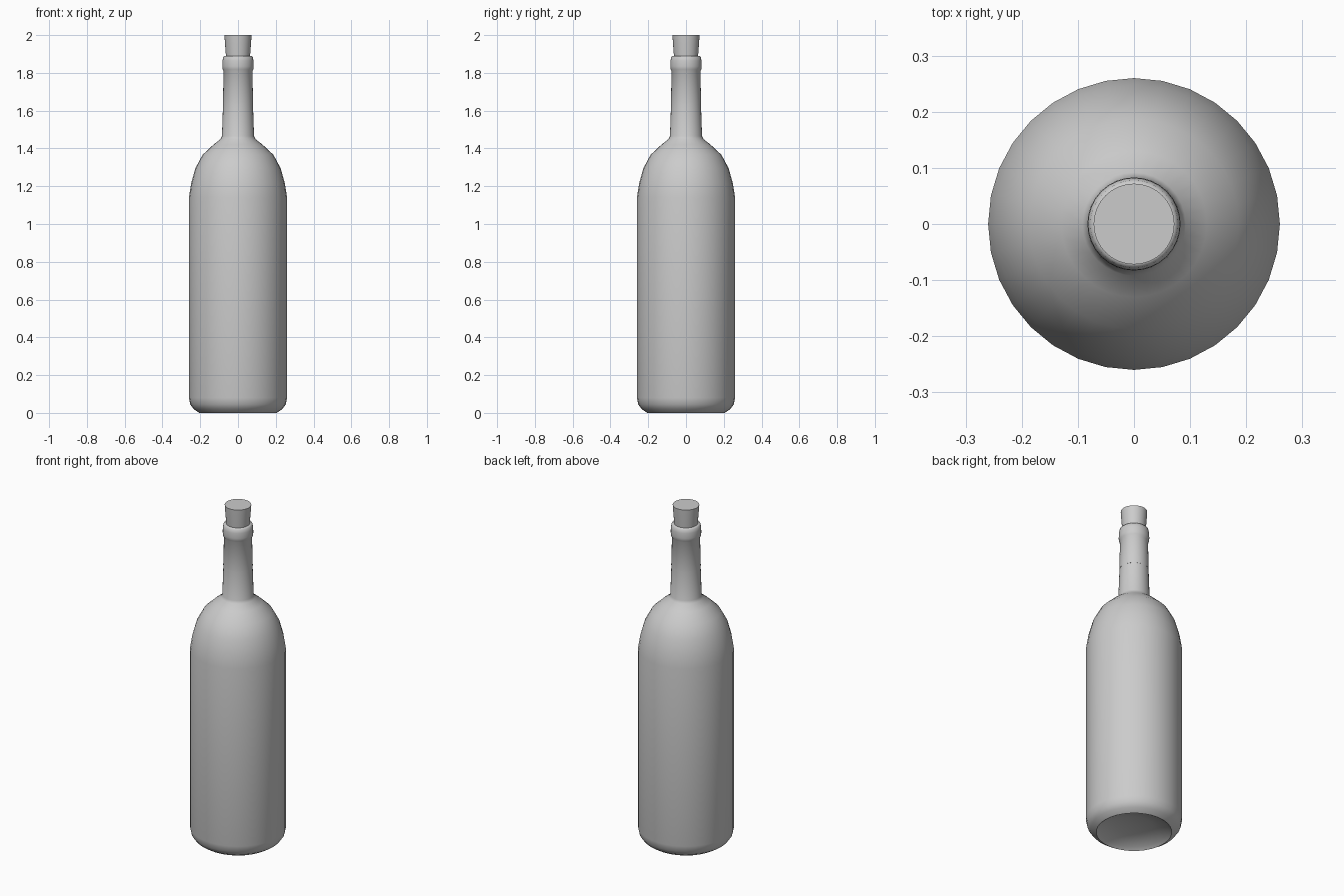
import bpy, bmesh, math

if "Cube" in bpy.data.objects:
    bpy.data.objects.remove(bpy.data.objects["Cube"])

SIDES = 32


def lathe(name, profile):
    """Spin an (r, z) profile around z; zero radius makes a pole."""
    bm = bmesh.new()
    rings = []
    for r, z in profile:
        if r == 0:
            rings.append([bm.verts.new((0, 0, z))])
        else:
            rings.append([bm.verts.new((r * math.cos(2 * math.pi * i / SIDES),
                                        r * math.sin(2 * math.pi * i / SIDES), z))
                          for i in range(SIDES)])
    for a, b in zip(rings, rings[1:]):
        for i in range(SIDES):
            j = (i + 1) % SIDES
            quad = [a[i % len(a)], a[j % len(a)], b[j % len(b)], b[i % len(b)]]
            bm.faces.new(list(dict.fromkeys(quad)))
    bmesh.ops.recalc_face_normals(bm, faces=bm.faces)
    mesh = bpy.data.meshes.new(name)
    bm.to_mesh(mesh)
    bm.free()
    obj = bpy.data.objects.new(name, mesh)
    bpy.context.collection.objects.link(obj)
    bpy.ops.object.select_all(action='DESELECT')
    obj.select_set(True)
    bpy.context.view_layer.objects.active = obj
    bpy.ops.object.shade_smooth_by_angle(angle=math.radians(50))
    return obj


# Glass body with recessed base, straight wall, rounded shoulder and neck
lathe("bottle_body", [
    (0, 0.045), (0.10, 0.038), (0.185, 0.015), (0.205, 0),
    (0.235, 0.02), (0.253, 0.045), (0.26, 0.08), (0.26, 1.14),
    (0.248, 1.215), (0.226, 1.295), (0.187, 1.367), (0.13, 1.42),
    (0.092, 1.45), (0.085, 1.465), (0.079, 1.64)])

# Upper neck sleeve and rounded lip
lathe("neck_sleeve_and_lip", [
    (0.077, 1.638), (0.08, 1.638), (0.076, 1.81), (0.081, 1.818), (0.083, 1.835),
    (0.082, 1.865), (0.078, 1.885), (0.072, 1.89), (0.05, 1.89)])

# Tapered cork stopper
lathe("cork", [(0, 1.84), (0.058, 1.84), (0.064, 1.89), (0.072, 2.0), (0, 2.0)])
